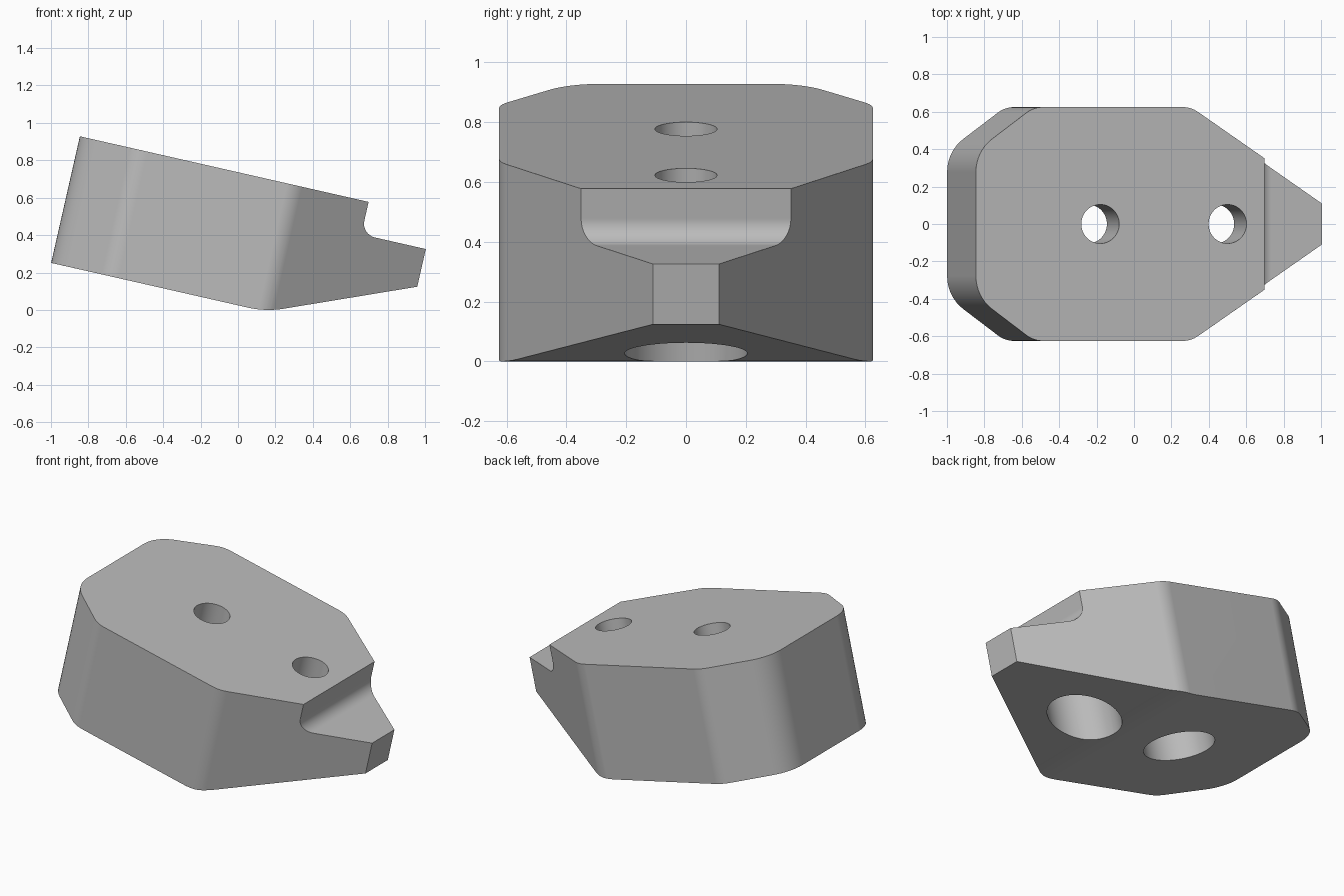
import bpy, bmesh, math
from mathutils import Vector, Matrix

TILT = math.radians(12.8)
TOP, BOTTOM = 0.718, 0.024

cube = bpy.data.objects.get("Cube")
if cube:
    bpy.data.objects.remove(cube, do_unlink=True)

grey = bpy.data.materials.new("plain_grey")
grey.use_nodes = True
colour = (0.5, 0.5, 0.5, 1)
grey.diffuse_color = colour
grey.node_tree.nodes["Principled BSDF"].inputs["Base Color"].default_value = colour


def rounded(corners, steps=8):
    """Outline from (a, b, radius) corners, each rounded by an arc."""
    out = []
    for i, (a, b, r) in enumerate(corners):
        p = Vector((a, b))
        if r == 0:
            out.append(p)
            continue
        d0 = (Vector(corners[i - 1][:2]) - p).normalized()
        d1 = (Vector(corners[(i + 1) % len(corners)][:2]) - p).normalized()
        half = d0.angle(d1) / 2
        centre = p + (d0 + d1).normalized() * r / math.sin(half)
        start = p + d0 * r / math.tan(half) - centre
        end = p + d1 * r / math.tan(half) - centre
        sweep = start.angle(end)
        for k in range(steps + 1):
            t = k / steps
            out.append(centre + (start * math.sin((1 - t) * sweep)
                                 + end * math.sin(t * sweep)) / math.sin(sweep))
    return out


def prism(name, base, travel):
    bm = bmesh.new()
    face = bm.faces.new([bm.verts.new(p) for p in base])
    moved = bmesh.ops.extrude_face_region(bm, geom=[face])["geom"]
    bmesh.ops.translate(bm, vec=travel,
                        verts=[v for v in moved if isinstance(v, bmesh.types.BMVert)])
    bmesh.ops.recalc_face_normals(bm, faces=bm.faces)
    mesh = bpy.data.meshes.new(name)
    bm.to_mesh(mesh)
    bm.free()
    mesh.materials.append(grey)
    obj = bpy.data.objects.new(name, mesh)
    bpy.context.collection.objects.link(obj)
    return obj


def cylinder(name, x, radius, z0, z1):
    ring = [(x + radius * math.cos(k * math.tau / 64),
             radius * math.sin(k * math.tau / 64), z0) for k in range(64)]
    return prism(name, ring, (0, 0, z1 - z0))


def apply(obj, kind, **settings):
    mod = obj.modifiers.new(kind.lower(), kind)
    for key, value in settings.items():
        setattr(mod, key, value)
    bpy.ops.object.modifier_apply(modifier=mod.name)


def cut(obj, tool, operation):
    apply(obj, "BOOLEAN", object=tool, operation=operation, solver="EXACT")
    bpy.data.objects.remove(tool, do_unlink=True)


# Plan outline: chamfered back, long sides, tapered nose
half_plan = [(0.907, 0.11, 0), (0.15, 0.625, 0.15),
             (-0.712, 0.625, 0.15), (-1.03, 0.389, 0.22)]
plan = half_plan + [(a, -b, r) for a, b, r in reversed(half_plan)]
body = prism("wedge_block", [(p.x, p.y, -0.3) for p in rounded(plan)], (0, 0, 1.5))

# Side profile: flat top, filleted step at the nose, bottom rising forward
profile = [(-1.3, TOP, 0), (0.553, TOP, 0), (0.553, 0.54, 0.075), (1.1, 0.54, 0),
           (1.1, 0.412, 0), (0.147, BOTTOM, 0.5), (-1.3, BOTTOM, 0)]
side = prism("side_profile", [(p.x, -1, p.y) for p in rounded(profile)], (0, 2, 0))

bpy.ops.object.select_all(action="DESELECT")
bpy.context.view_layer.objects.active = body
body.select_set(True)
cut(body, side, "INTERSECT")

# Softened outer edges
apply(body, "BEVEL", width=0.03, segments=4, limit_method="ANGLE",
      angle_limit=math.radians(32))

# Two bolt holes, counterbored from below
for x in (-0.348, 0.35):
    cut(body, cylinder("bolt_hole", x, 0.104, 0.3, 1), "DIFFERENCE")
    cut(body, cylinder("counterbore", x, 0.205, -0.3, 0.42), "DIFFERENCE")

# Lean the block forward and smooth the rounded edges
body.data.transform(Matrix.Rotation(TILT, 4, "Y"))
bpy.ops.object.shade_smooth_by_angle(angle=math.radians(32))
apply(body, "WEIGHTED_NORMAL", keep_sharp=True)
